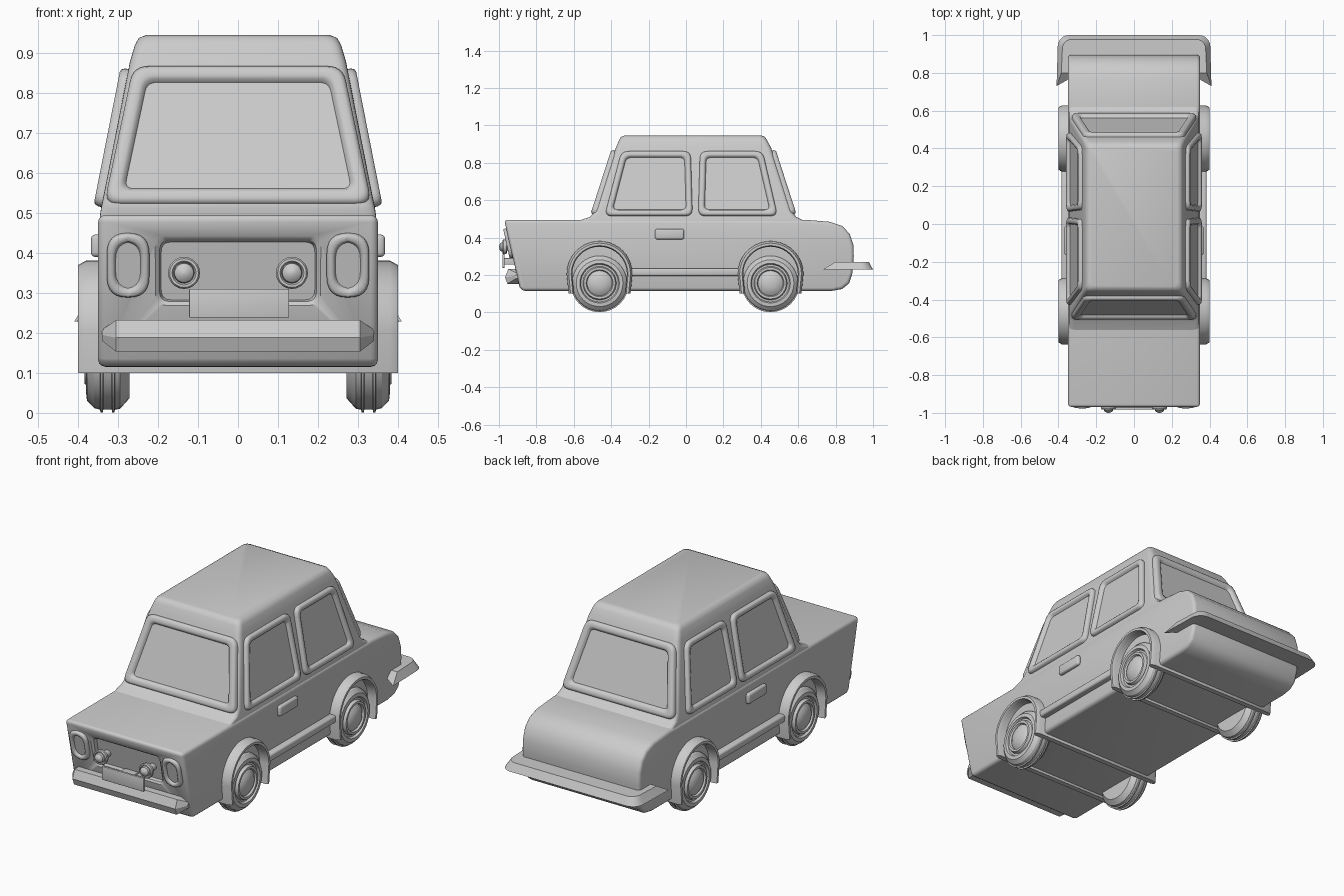
import bpy, bmesh
from math import sin, cos, pi
from mathutils import Vector as V

if "Cube" in bpy.data.objects:
    bpy.data.objects.remove(bpy.data.objects["Cube"])


def loft(name, rings, bevel=0, angle=35, loop=False, cut=None):
    """Skin a series of equal closed rings; cap both ends unless looped."""
    bm = bmesh.new()
    rows = [[bm.verts.new(p) for p in r] for r in rings]
    n = len(rows[0])
    for a, b in zip(rows, rows[1:]):
        for i in range(n):
            bm.faces.new((a[i], a[(i + 1) % n], b[(i + 1) % n], b[i]))
    bm.faces.new(rows[0])
    bm.faces.new(rows[-1])
    bmesh.ops.recalc_face_normals(bm, faces=bm.faces)
    me = bpy.data.meshes.new(name)
    bm.to_mesh(me)
    bm.free()
    ob = bpy.data.objects.new(name, me)
    bpy.context.collection.objects.link(ob)
    bpy.ops.object.select_all(action='DESELECT')
    bpy.context.view_layer.objects.active = ob
    ob.select_set(True)
    if bevel:
        m = ob.modifiers.new("bevel", 'BEVEL')
        m.width, m.segments, m.limit_method, m.angle_limit = bevel, 3, 'ANGLE', 0.7
        bpy.ops.object.modifier_apply(modifier="bevel")
    if cut:
        m = ob.modifiers.new("cut", 'BOOLEAN')
        m.operation, m.object, m.solver = 'DIFFERENCE', cut, 'EXACT'
        bpy.ops.object.modifier_apply(modifier="cut")
        bpy.data.objects.remove(cut)
    bpy.ops.object.shade_smooth_by_angle(angle=angle * pi / 180)
    return ob


def box(name, x0, x1, y0, y1, z0, z1, bevel=0.008):
    return loft(name, [[(x0, y0, z), (x1, y0, z), (x1, y1, z), (x0, y1, z)] for z in (z0, z1)], bevel)


def rounded(quad, inset, r, shift=V((0, 0, 0)), k=6):
    """Rounded, inset outline of a flat quad."""
    q = [V(p) for p in quad]
    c = []
    for i in range(4):
        a, b = (q[i - 1] - q[i]).normalized(), (q[(i + 1) % 4] - q[i]).normalized()
        c.append((q[i] + (a + b) * inset / a.cross(b).length, a, b))
    out = []
    for p, a, b in c:
        for j in range(k + 1):
            t = j / k
            out.append(p + a * r * (1 - t) ** 2 + b * r * t * t + shift)
    return out


def panel(name, quad, w, h, r, floor=0.004):
    """Raised soft frame around a flat pane."""
    q = [V(p) for p in quad]
    nrm = (q[1] - q[0]).cross(q[3] - q[0]).normalized()
    if nrm.dot(sum(q, V()) / 4 - V((0, 0, 0.4))) < 0:
        nrm.negate()
    steps = [(0, -0.015), (0, h * 0.4), (w * 0.12, h * 0.85), (w * 0.3, h), (w * 0.65, h),
             (w * 0.85, h * 0.8), (w, floor)]
    return loft(name, [rounded(q, i, max(r - i * 0.4, 0.008), nrm * d) for i, d in steps], angle=50)


def lathe(name, prof, place, n=32):
    return loft(name, [[place(a, r * cos(2 * pi * i / n), r * sin(2 * pi * i / n))
                        for i in range(n)] for a, r in prof], angle=30)


def nose(z):
    return -0.972 + (0.495 - z) * 0.22


# lower body with grille recess
grille = [(-0.2, nose(0.275), 0.275), (0.2, nose(0.275), 0.275),
          (0.2, nose(0.435), 0.435), (-0.2, nose(0.435), 0.435)]
cutter = loft("grille_cutter", [rounded(grille, i, 0.025, V((0, d, 0)))
                                for i, d in ((-0.012, -0.02), (-0.008, 0), (0.004, 0.01), (0.008, 0.03))])
cutter.hide_render = True
side = [(-0.972, 0.495), (-0.89, 0.135), (-0.875, 0.115), (0.78, 0.115), (0.835, 0.125),
        (0.872, 0.155), (0.89, 0.21), (0.897, 0.30), (0.895, 0.36), (0.875, 0.42),
        (0.835, 0.462), (0.77, 0.484), (0.64, 0.495)]
loft("lower_body", [[(x, y, z) for y, z in side] for x in (-0.35, 0.35)], 0.018, cut=cutter)

# cabin
levels = [(0.48, 0.345, -0.58, 0.64), (0.495, 0.345, -0.56, 0.62), (0.51, 0.343, -0.515, 0.59),
          (0.54, 0.337, -0.485, 0.565), (0.88, 0.27, -0.375, 0.455), (0.92, 0.258, -0.358, 0.434),
          (0.938, 0.248, -0.348, 0.422), (0.945, 0.23, -0.33, 0.405)]
loft("cabin", [rounded([(-x, a, z), (x, a, z), (x, b, z), (-x, b, z)], 0, 0.03)
               for z, x, a, b in levels], angle=40)

# front and rear windows
for name, y0, s in (("windshield", -0.485, 1), ("rear_window", 0.565, -1)):
    lo, hi = y0 - s * 0.02 * 0.3235, y0 + s * 0.325 * 0.3235
    panel(name, [(-0.335, lo, 0.52), (0.335, lo, 0.52), (0.262, hi, 0.865), (-0.262, hi, 0.865)],
          0.042, 0.02, 0.04)

# side windows, handles, sills
for s, tag in ((-1, "left"), (1, "right")):
    def sx(z):
        return s * (0.337 - (z - 0.54) * 0.197)
    for name, a, b, c, d in (("front", -0.435, 0.035, 0.025, -0.345),
                             ("rear", 0.065, 0.49, 0.41, 0.075)):
        panel(f"{tag}_{name}_side_window", [(sx(0.515), a, 0.515), (sx(0.515), b, 0.515),
              (sx(0.86), c, 0.86), (sx(0.86), d, 0.86)], 0.034, 0.02, 0.04)
    hx = sorted((s * 0.34, s * 0.368))
    box(f"{tag}_door_handle", *hx, -0.165, -0.01, 0.39, 0.446, 0.011)
    sl = sorted((s * 0.33, s * 0.384))
    box(f"{tag}_sill", *sl, -0.31, 0.29, 0.195, 0.235, 0.01)

# wheel arches run the full width; wheels
tyre = [(0.27, 0.001), (0.272, 0.12), (0.295, 0.146), (0.308, 0.148), (0.309, 0.155), (0.315, 0.155),
        (0.316, 0.148), (0.337, 0.148), (0.338, 0.155), (0.344, 0.155), (0.345, 0.148),
        (0.36, 0.144), (0.378, 0.125), (0.38, 0.106), (0.368, 0.1), (0.368, 0.09),
        (0.384, 0.084), (0.384, 0.072), (0.374, 0.067), (0.386, 0.05), (0.393, 0.025), (0.394, 0.001)]
lip = [(-0.38, 0.176), (0.38, 0.176), (0.4, 0.165), (0.4, 0.152), (0.385, 0.146),
       (-0.385, 0.146), (-0.4, 0.152), (-0.4, 0.165)]
for name, yc in (("front", -0.462), ("rear", 0.452)):
    arc = [(cos(i * pi / 20), 0.205, sin(i * pi / 20)) for i in range(21)]
    arc = [(0.94, 0.1, 0)] + arc + [(-0.94, 0.1, 0)]
    loft(f"{name}_wheel_arch", [[(x, yc + r * c, z + r * t) for x, r in lip] for c, z, t in arc])
    for s, tag in ((-1, "left"), (1, "right")):
        lathe(f"{name}_{tag}_wheel", tyre, lambda a, u, v: (s * a, yc + u, 0.156 + v))

# headlights and grille lamps
lamp = [(0.90, 0.018), (0.955, 0.018), (0.96, 0.038), (0.975, 0.04), (0.982, 0.036), (0.982, 0.03),
        (0.974, 0.026), (0.988, 0.024), (0.997, 0.014), (1.0, 0.001)]
for s, tag in ((-1, "left"), (1, "right")):
    a, b = s * 0.275 - 0.053, s * 0.275 + 0.053
    panel(f"{tag}_headlight", [(a, nose(0.29), 0.29), (b, nose(0.29), 0.29),
                               (b, nose(0.45), 0.45), (a, nose(0.45), 0.45)], 0.022, 0.016, 0.052)
    lathe(f"{tag}_grille_lamp", lamp, lambda y, u, v: (s * 0.135 + u, -y, 0.35 + v), 20)

# number plate (blank)
box("plate", -0.122, 0.128, -0.982, -0.97, 0.238, 0.31, 0.002)
box("plate_bracket", -0.04, 0.04, -0.972, -0.90, 0.255, 0.29, 0.002)

# front bumper
full = [(-0.88, 0.232), (-0.95, 0.232), (-0.968, 0.188), (-0.955, 0.153), (-0.86, 0.153)]
tip = [(-0.88, 0.208), (-0.90, 0.208), (-0.915, 0.195), (-0.91, 0.18), (-0.86, 0.18)]
loft("front_bumper", [[(x, y, z) for y, z in p] for x, p in
                      ((-0.34, tip), (-0.305, full), (0.305, full), (0.34, tip))], angle=25)


# rear bumper wrapping round the tail
def wrap(w, start, end, r, z):
    pts = [(w, start), (w * 0.985, end - r)]
    w2 = w * 0.985
    pts += [(w2 - r + r * cos(t * pi / 12), end - r + r * sin(t * pi / 12)) for t in range(1, 7)]
    return [V((x, y, z)) for x, y in pts] + [V((-x, y, z)) for x, y in reversed(pts)]


edges = [wrap(0.41, 0.73, 1.0, 0.06, 0.228), wrap(0.385, 0.8, 0.978, 0.05, 0.27),
         wrap(0.34, 0.8, 0.87, 0.03, 0.27), wrap(0.34, 0.77, 0.87, 0.03, 0.24)]
loft("rear_bumper", [list(r) for r in zip(*edges)], angle=30)
